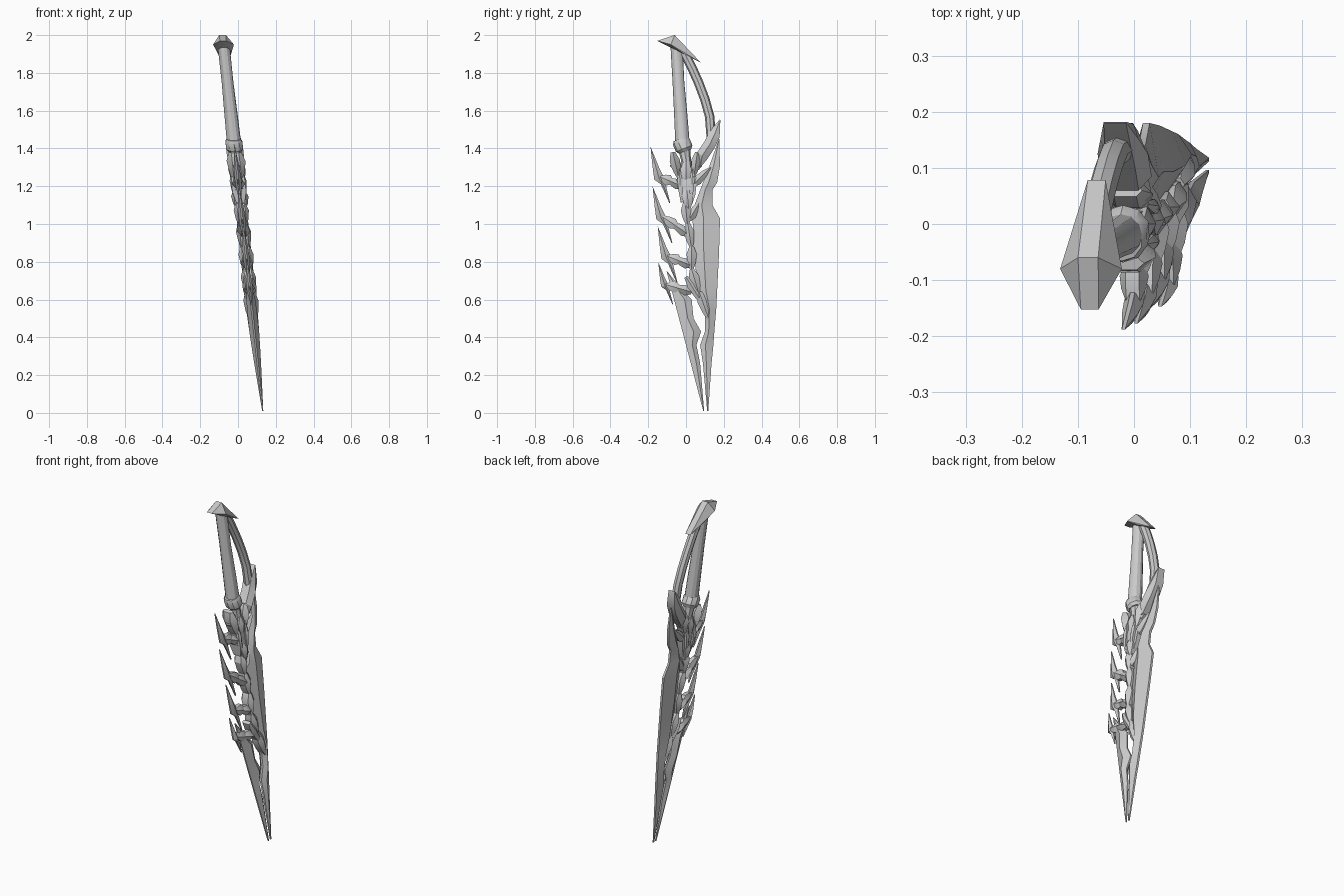
import bpy
import bmesh
from mathutils import Vector

cube = bpy.data.objects.get("Cube")
if cube:
    bpy.data.objects.remove(cube, do_unlink=True)

steel = bpy.data.materials.new("grey_steel")
steel.use_nodes = True
steel.diffuse_color = (0.6, 0.6, 0.6, 1)
steel.node_tree.nodes["Principled BSDF"].inputs["Base Color"].default_value = (0.6, 0.6, 0.6, 1)
parts = []


def finish(name, bm):
    """Lean the part along the sword's sloping axis and make it an object."""
    bmesh.ops.remove_doubles(bm, verts=bm.verts, dist=0.0005)
    bmesh.ops.recalc_face_normals(bm, faces=bm.faces)
    for vert in bm.verts:
        vert.co.x += 0.132 - 0.107 * vert.co.z
    mesh = bpy.data.meshes.new(name)
    bm.to_mesh(mesh)
    bm.free()
    mesh.materials.append(steel)
    obj = bpy.data.objects.new(name, mesh)
    bpy.context.collection.objects.link(obj)
    parts.append(obj)


def skin(name, rings):
    """Join equal rings of points into a capped solid."""
    bm = bmesh.new()
    loops = [[bm.verts.new(point) for point in ring] for ring in rings]
    count = len(loops[0])
    for low, high in zip(loops, loops[1:]):
        for i in range(count):
            j = (i + 1) % count
            bm.faces.new((low[i], low[j], high[j], high[i]))
    bm.faces.new(loops[0])
    bm.faces.new(loops[-1])
    finish(name, bm)


def blade(name, front, back, thick, ridge=0.5, rim=0.004):
    """Ridged plate between a front edge and a back edge, given as (y, z)."""
    rings = []
    for a, b, h in zip(front, back, thick):
        a, b = Vector(a), Vector(b)
        m = a.lerp(b, ridge)
        r = min(rim, h)
        rings.append([(r, *a), (h, *m), (r, *b), (-r, *b), (-h, *m), (-r, *a)])
    skin(name, rings)


def link(name, start, end, width, thick, rim=0.012):
    """Faceted leaf-shaped segment between two (y, z) points."""
    start, end = Vector(start), Vector(end)
    along = end - start
    side = Vector((along.y, -along.x)).normalized() * width / 2
    front, back, depth = [], [], []
    for t, w in ((0, 0.45), (0.3, 1), (0.65, 0.75), (1, 0.15)):
        centre = start + along * t
        front.append(centre - side * w)
        back.append(centre + side * w)
        depth.append(thick * (0.4 + 0.6 * w))
    blade(name, front, back, depth, rim=rim)


def tube(name, path, radii, sides=12):
    """Round bar along a path in the side plane."""
    path = [Vector((0, *p)) for p in path]
    template = bmesh.new()
    bmesh.ops.create_circle(template, segments=sides, radius=1)
    circle = [v.co.copy() for v in template.verts]
    template.free()
    rings = []
    for i, (p, r) in enumerate(zip(path, radii)):
        tangent = path[min(i + 1, len(path) - 1)] - path[max(i - 1, 0)]
        across = Vector((0, tangent.z, -tangent.y)).normalized()
        rings.append([p + Vector((c.x * r, 0, 0)) + across * c.y * r for c in circle])
    skin(name, rings)


# Pommel: a faceted cap drooping to the back
bm = bmesh.new()
for half, y, z in ((0.016, -0.152, 1.97), (0.055, -0.08, 1.95), (0.018, -0.06, 2.0),
                   (0.016, 0.078, 1.855), (0.035, -0.01, 1.9)):
    for sign in (-1, 1):
        bm.verts.new((sign * half, y, z))
bmesh.ops.convex_hull(bm, input=bm.verts)
finish("pommel", bm)

# Grip, hand guard bar, collar and neck
tube("grip", [(-0.05, 1.94), (-0.04, 1.75), (-0.028, 1.58), (-0.018, 1.42)],
     [0.032, 0.031, 0.035, 0.038])
tube("guard_bar", [(-0.01, 1.91), (0.03, 1.83), (0.066, 1.75), (0.1, 1.66), (0.125, 1.57), (0.135, 1.44)],
     [0.025] * 6, 8)
tube("collar", [(-0.03, 1.45), (-0.025, 1.435), (-0.01, 1.4), (-0.005, 1.385)],
     [0.038, 0.047, 0.047, 0.035], 10)
tube("neck", [(-0.01, 1.4), (0, 1.34), (0, 1.27)], [0.033, 0.026, 0.04], 8)

# Thick swept fin at the foot of the guard bar
blade("guard_fin",
      [(0.18, 1.555), (0.125, 1.49), (0.1, 1.44), (0.06, 1.38), (0.07, 1.31)],
      [(0.182, 1.55), (0.178, 1.46), (0.15, 1.4), (0.11, 1.34), (0.085, 1.31)],
      [0.02, 0.034, 0.045, 0.045, 0.02], rim=0.024)

# Long back blade with a scooped notch
heights = [1.45, 1.31, 1.22, 1.18, 1.1, 1.03, 0.85, 0.65, 0.55, 0.43, 0.36, 0.26, 0.01]
inner = [0.174, 0.125, 0.09, 0.075, 0.045, 0.035, 0.04, 0.065, 0.1, 0.1, 0.075, 0.09, 0.112]
outer = [0.176, 0.18, 0.165, 0.14, 0.14, 0.18, 0.175, 0.165, 0.16, 0.15, 0.145, 0.135, 0.118]
depth = [0.004, 0.015, 0.024, 0.028] + [0.03] * 5 + [0.026, 0.023, 0.018, 0.003]
blade("back_blade", list(zip(inner, heights)), list(zip(outer, heights)), depth, ridge=0.4, rim=0.006)

# Short front blade with a zigzag inner edge
heights = [0.75, 0.64, 0.6, 0.5, 0.43, 0.36, 0.26, 0.01]
inner = [-0.1, -0.01, 0.03, 0.04, 0.08, 0.055, 0.075, 0.096]
outer = [0.094 - 0.262 * z for z in heights]
blade("front_blade", list(zip(outer, heights)), list(zip(inner, heights)),
      [0.004, 0.018, 0.024, 0.026, 0.026, 0.023, 0.018, 0.003], ridge=0.6)

# Four feather spikes down the front, each held by a pair of arms
spike_front = [(0, 0), (0.01, -0.1), (0.02, -0.175), (0.055, -0.2), (0.1, -0.3)]
spike_back = [(0, 0), (0.045, -0.11), (0.075, -0.17), (0.085, -0.22), (0.105, -0.3)]
spikes = [((-0.188, 1.41), (-0.02, 1.2), 1.0), ((-0.177, 1.2), (0.02, 0.94), 1.0),
          ((-0.15, 0.99), (0.03, 0.78), 1.0), ((-0.147, 0.8), (0.03, 0.64), 0.75)]
for number, (tip, anchor, scale) in enumerate(spikes, 1):
    tip, anchor = Vector(tip), Vector(anchor)
    edges = [[tip + Vector(p) * scale for p in edge] for edge in (spike_front, spike_back)]
    blade(f"spike_{number}", *edges, [0.003, 0.014, 0.018, 0.016, 0.003])
    root = tip + Vector((0.05, -0.16)) * scale
    middle = root.lerp(anchor, 0.55)
    link(f"spike_arm_{number}", middle, root, 0.06, 0.026)
    link(f"spike_knuckle_{number}", anchor, root.lerp(anchor, 0.3), 0.055, 0.034)

# Central hub with raised side frames and petals
link("hub", (0, 1.3), (0.012, 1.07), 0.11, 0.036, 0.02)
link("hub_crest", (0, 1.33), (0, 1.2), 0.06, 0.046, 0.03)
link("hub_point", (0.005, 1.18), (0.015, 1.07), 0.06, 0.046, 0.03)
for side in (-1, 1):
    label = "front" if side < 0 else "back"
    link(f"hub_frame_{label}", (side * 0.035, 1.28), (side * 0.025, 1.11), 0.026, 0.045, 0.036)
    link(f"hub_hook_{label}", (side * 0.015, 1.28), (side * 0.085, 1.31), 0.04, 0.032)
link("front_petal", (-0.07, 1.38), (-0.035, 1.23), 0.055, 0.05, 0.02)
link("back_petal", (0.06, 1.38), (0.04, 1.24), 0.05, 0.045, 0.02)
link("upper_bracket", (0.03, 1.2), (0.13, 1.3), 0.05, 0.03)
link("lower_bracket", (0.015, 1.02), (0.075, 1.12), 0.05, 0.03)

# Chain of spine segments ending in a claw
spine = [(-0.005, 1.11), (0.01, 1.0), (0.03, 0.88), (0.03, 0.76), (0.07, 0.64), (0.125, 0.5)]
for number, (top, bottom) in enumerate(zip(spine, spine[1:]), 1):
    link(f"spine_{number}", top, Vector(bottom) + Vector((0, -0.015)), 0.055, 0.04, 0.02)
link("claw_barb", (0, 0.72), (0.1, 0.56), 0.045, 0.037, 0.02)

# Smooth the gentle curves, keep the facets sharp
bpy.ops.object.select_all(action="DESELECT")
for obj in parts:
    obj.select_set(True)
bpy.context.view_layer.objects.active = parts[0]
bpy.ops.object.shade_smooth_by_angle(angle=0.52)
